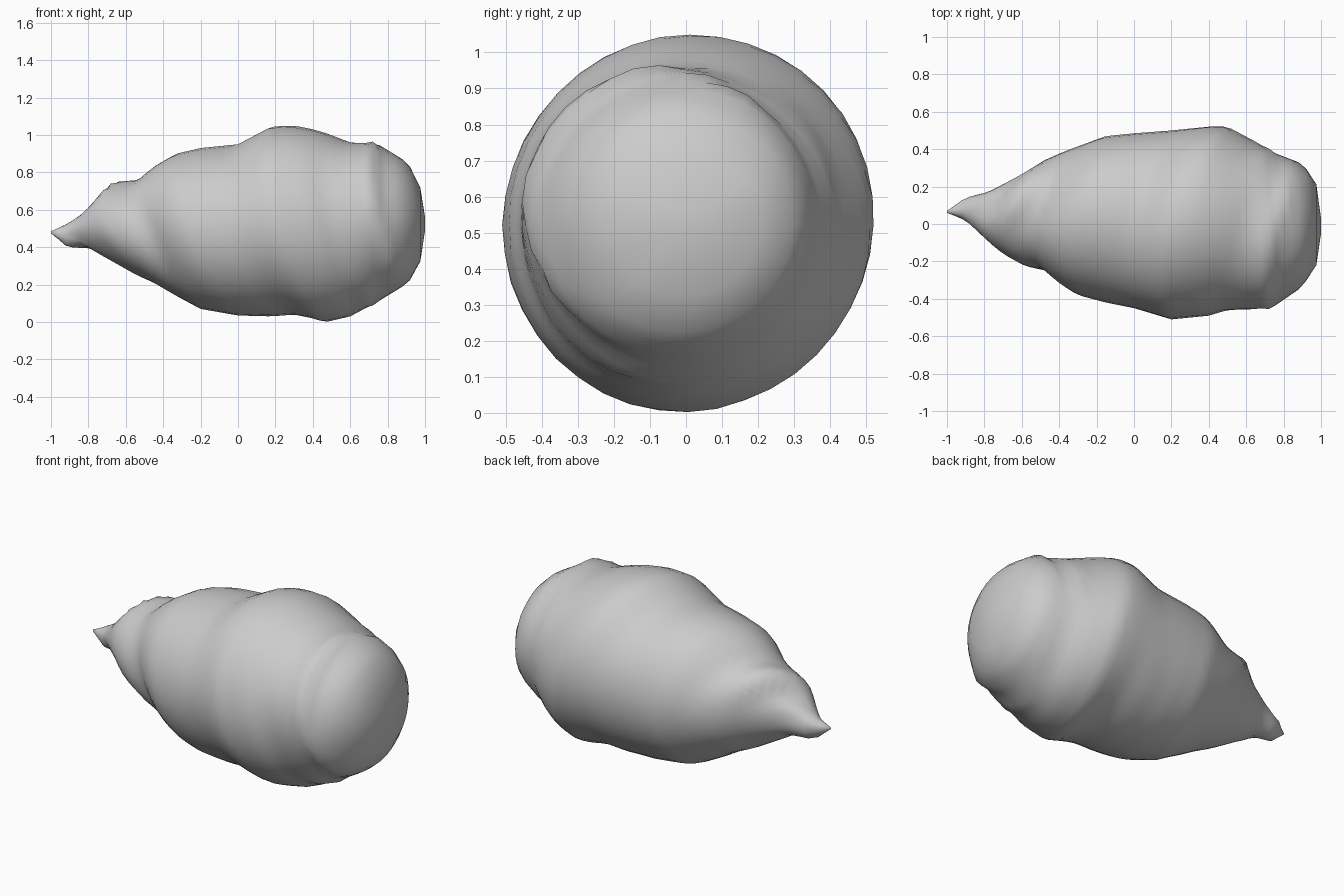
import bpy, bmesh, math

if "Cube" in bpy.data.objects:
    bpy.data.objects.remove(bpy.data.objects["Cube"])

# Stations along the body: x, top z, bottom z
SIDE = [(-1, .485, .475), (-.91, .525, .40), (-.8, .60, .40), (-.7, .725, .34), (-.54, .75, .25),
        (-.45, .83, .21), (-.33, .90, .14), (-.2, .93, .07), (0, .95, .035), (.18, 1.045, .03),
        (.3, 1.05, .04), (.4, 1.03, .02), (.47, 1.01, 0), (.6, .96, .03), (.75, .95, .11),
        (.88, .87, .19), (.95, .80, .25), (.98, .70, .34), (1, .56, .49)]
# x, back y, front y
PLAN = [(-1, .07, .06), (-.9, .14, .02), (-.78, .17, -.09), (-.7, .21, -.16), (-.6, .265, -.215),
        (-.48, .34, -.245), (-.38, .385, -.33), (-.3, .415, -.38), (-.15, .47, -.42), (0, .485, -.45),
        (.2, .50, -.51), (.4, .52, -.49), (.5, .52, -.46), (.65, .44, -.455), (.75, .38, -.44),
        (.88, .33, -.35), (.95, .27, -.27), (.98, .2, -.21), (1, .03, -.05)]
SIDES, STEPS = 40, 50
TILT = .16          # the swollen bands lie in tilted planes


def sample(table, x):
    for a, b in zip(table, table[1:]):
        if x <= b[0]:
            t = max(0, (x - a[0]) / (b[0] - a[0]))
            return [p + (q - p) * t for p, q in zip(a[1:], b[1:])]
    return table[-1][1:]


def outline(x):
    return sample(PLAN, x) + sample(SIDE, x)     # back, front, top, bottom


def core(x):
    # Band-free axis and radius: average over one band spacing
    h = min(.26, 1 - abs(x))
    rows = [outline(x + h * (k / 6 - 1)) for k in range(13)]
    b, f, t, d = [sum(c) / 13 for c in zip(*rows)]
    return (b + f) / 2, (t + d) / 2, (b - f + t - d) / 4


def shift(deg):
    return TILT * math.cos(math.radians(deg - 315))


def reach(x, deg, quarter):
    # Outline ratio on one of the four sides, slid along the tilted band
    fade = min(1, (1 - abs(x)) / .25)
    xs = max(-.99, min(.99, x + (shift(quarter) - shift(deg)) * fade))
    cy, cz, r = core(xs)
    back, front, top, bot = outline(xs)
    return {0: back - cy, 90: top - cz, 180: cy - front, 270: cz - bot}[quarter] / r


# Lumpy tapered body, lofted from rings
bm = bmesh.new()
rings = []
for n in range(STEPS + 1):
    x = -1 + 2 * n / STEPS
    if n == STEPS - 1:
        x = .975
    cy, cz, r = core(x)
    ring = []
    for i in range(SIDES):
        deg = 360 * i / SIDES
        c, s = math.cos(math.radians(deg)), math.sin(math.radians(deg))
        ky = reach(x, deg, 0 if c >= 0 else 180)
        kz = reach(x, deg, 90 if s >= 0 else 270)
        k = r * (ky * c * c + kz * s * s)
        k *= 1 + .08 * math.exp(-((x + .72) / .14) ** 2 - ((deg - 45) / 30) ** 2)
        ring.append(bm.verts.new((x, cy + k * c, cz + k * s)))
    rings.append(ring)
for r0, r1 in zip(rings, rings[1:]):
    for i in range(SIDES):
        j = (i + 1) % SIDES
        bm.faces.new((r0[i], r0[j], r1[j], r1[i]))
bm.faces.new(rings[0])
bm.faces.new(rings[-1])
bmesh.ops.recalc_face_normals(bm, faces=bm.faces[:])

mesh = bpy.data.meshes.new("lumpy_body")
bm.to_mesh(mesh)
bm.free()
for p in mesh.polygons:
    p.use_smooth = True
body = bpy.data.objects.new("lumpy_body", mesh)
bpy.context.collection.objects.link(body)
